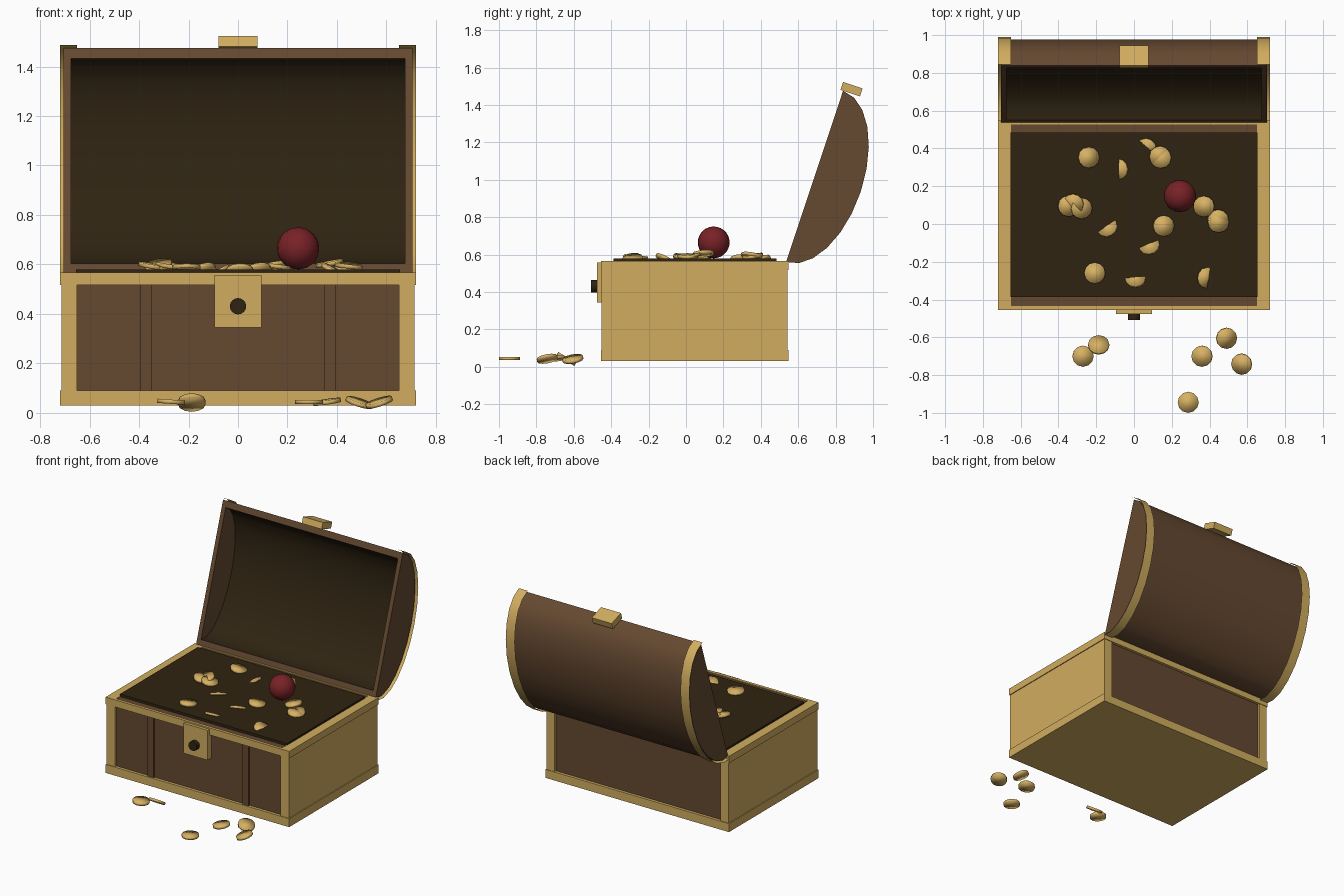
import bpy, bmesh, math
from mathutils import Vector, Matrix

if "Cube" in bpy.data.objects:
    bpy.data.objects.remove(bpy.data.objects["Cube"])


def material(name, rgb):
    m = bpy.data.materials.new(name)
    m.diffuse_color = (*rgb, 1)
    m.use_nodes = True
    m.node_tree.nodes["Principled BSDF"].inputs["Base Color"].default_value = m.diffuse_color
    return m


WOOD = material("brown_wood", (0.13, 0.066, 0.03))
GOLD = material("gold_trim", (0.64, 0.42, 0.115))
COIN = material("coin_gold", (0.68, 0.44, 0.125))
DARK = material("dark_lining", (0.028, 0.017, 0.006))
RED = material("ruby_red", (0.19, 0.016, 0.02))


def finish(name, bm, mats, smooth=None, recalc=True):
    if recalc:
        bmesh.ops.recalc_face_normals(bm, faces=bm.faces)
    me = bpy.data.meshes.new(name)
    bm.to_mesh(me)
    bm.free()
    for m in mats:
        me.materials.append(m)
    ob = bpy.data.objects.new(name, me)
    bpy.context.collection.objects.link(ob)
    if smooth is not None:
        bpy.ops.object.select_all(action='DESELECT')
        ob.select_set(True)
        bpy.context.view_layer.objects.active = ob
        bpy.ops.object.shade_smooth_by_angle(angle=math.radians(smooth))
    return ob


def box(name, x, y, z, mat):
    """Box from (min, max) pairs."""
    bm = bmesh.new()
    bmesh.ops.create_cube(bm, size=1)
    for v in bm.verts:
        v.co = [(a + b) / 2 + c * (b - a) for (a, b), c in zip((x, y, z), v.co)]
    return finish(name, bm, [mat])


# Chest body: wooden core, gold base, side plates and rails
Y0, Y1, TOP = -0.455, 0.547, 0.567
box("wood_core", (-0.66, 0.66), (-0.435, 0.527), (0.05, 0.562), WOOD)
box("gold_base", (-0.72, 0.72), (Y0, Y1), (0.03, 0.09), GOLD)
for s, side in ((-1, "left"), (1, "right")):
    def span(a, b):
        return tuple(sorted((s * a, s * b)))
    box("side_plate_" + side, span(0.65, 0.714), (Y0 + 0.004, Y1 - 0.004), (0.06, 0.54), GOLD)
    box("top_rail_" + side, span(0.65, 0.72), (Y0, Y1), (0.517, TOP), GOLD)
    box("front_slat_" + side, span(0.35, 0.396), (-0.447, -0.43), (0.085, 0.52), WOOD)
box("top_rail_front", (-0.66, 0.66), (Y0, -0.434), (0.517, TOP), GOLD)
box("top_rail_back", (-0.66, 0.66), (0.526, Y1), (0.517, TOP), GOLD)
box("contents_bed", (-0.655, 0.655), (-0.387, 0.485), (0.54, 0.58), DARK)

# Lock
box("lock_plate", (-0.095, 0.095), (-0.476, -0.43), (0.345, 0.557), GOLD)
bm = bmesh.new()
bmesh.ops.create_cone(bm, cap_ends=True, segments=16, radius1=0.033, radius2=0.033, depth=0.05,
                      matrix=Matrix.Translation((0, -0.483, 0.431)) @ Matrix.Rotation(math.pi / 2, 4, 'X'))
finish("keyhole_stud", bm, [DARK], 40)

# Lid: half ellipse on a tilted chord; u runs along the chord, v outward
MID, ANG = Vector((0, 0.6875, 1.018)), math.radians(71.6)
U = Vector((0, math.cos(ANG), math.sin(ANG)))
V = Vector((0, math.sin(ANG), -math.cos(ANG)))
A, B, N = 0.4825, 0.26, 12


def arc(bm, x, a, b):
    return [bm.verts.new(MID + U * (-a * math.cos(math.pi * i / N)) + V * (b * math.sin(math.pi * i / N))
                         + Vector((x, 0, 0))) for i in range(N + 1)]


def bridge(bm, p, q, index=0):
    for i in range(N):
        bm.faces.new((p[i], p[i + 1], q[i + 1], q[i])).material_index = index


bm = bmesh.new()
ol, orr = arc(bm, -0.705, A, B), arc(bm, 0.705, A, B)
il, ir = arc(bm, -0.675, A - 0.045, B - 0.045), arc(bm, 0.675, A - 0.045, B - 0.045)
bridge(bm, ol, orr)
bridge(bm, il, ir, 1)
for ring in (ol, orr, il, ir):
    bm.faces.new(ring)
bm.faces.new((ol[0], orr[0], ir[0], il[0]))
bm.faces.new((ol[N], orr[N], ir[N], il[N]))
bm.faces.new((ol[0], ol[N], il[N], il[0]))
bm.faces.new((orr[0], orr[N], ir[N], ir[0]))
finish("lid", bm, [WOOD, DARK], 40)

# Thin gold bands wrapped round the lid ends
for s, side in ((-1, "left"), (1, "right")):
    bm = bmesh.new()
    p, q = arc(bm, s * 0.65, A + 0.012, B + 0.014), arc(bm, s * 0.72, A + 0.012, B + 0.014)
    bridge(bm, p, q)
    for f in bm.faces:
        f.normal_update()
        if f.normal.dot(f.calc_center_median() - MID - Vector((s * 0.685, 0, 0))) < 0:
            f.normal_flip()
    finish("lid_band_" + side, bm, [GOLD], 40, recalc=False)

# Hasp on the lid's free edge
hasp = box("lid_hasp", (-0.078, 0.078), (-0.055, 0.055), (-0.0225, 0.0225), GOLD)
hasp.location = MID + U * 0.505 + V * 0.04
hasp.rotation_euler = (ANG - math.pi / 2, 0, 0)

# Ruby
bm = bmesh.new()
bmesh.ops.create_uvsphere(bm, u_segments=20, v_segments=14, radius=0.085,
                          matrix=Matrix.Translation((0.243, 0.148, 0.665)))
finish("ruby", bm, [RED], 60)


# Coins: x, y, z, tilt and compass direction of the raised edge
def coin(name, x, y, z, tilt, az):
    d = Vector((math.cos(math.radians(az)), math.sin(math.radians(az)), 0))
    rot = Matrix.Rotation(math.radians(tilt), 4, d.cross(Vector((0, 0, 1))))
    bm = bmesh.new()
    bmesh.ops.create_cone(bm, cap_ends=True, segments=12, radius1=0.056, radius2=0.056, depth=0.017,
                          matrix=Matrix.Translation((x, y, z)) @ rot)
    finish(name, bm, [COIN], 180)


floor_coins = [
    (-0.27, -0.70, 0.045, 4, 180), (-0.187, -0.64, 0.042, 33, -90), (0.49, -0.605, 0.042, 20, 150),
    (0.36, -0.70, 0.045, 9, 20), (0.57, -0.742, 0.043, 20, 30), (0.287, -0.944, 0.044, 0, 0)]
chest_coins = [
    (-0.24, 0.352, 0.588, 14, 200), (-0.085, 0.29, 0.568, 28, 0), (0.065, 0.40, 0.566, 28, 50),
    (0.137, 0.357, 0.592, 10, 120), (0.142, 0.35, 0.594, 14, -40), (-0.347, 0.095, 0.594, 10, 160),
    (-0.322, 0.105, 0.597, 22, 60), (-0.278, 0.083, 0.592, 10, 180), (-0.143, -0.015, 0.573, 30, -55),
    (0.157, -0.01, 0.59, 8, 200), (0.37, 0.093, 0.605, 12, 20), (0.447, 0.01, 0.592, 7, 180),
    (0.445, 0.022, 0.588, 16, 90), (0.08, -0.11, 0.573, 30, -68), (-0.208, -0.26, 0.588, 7, -90),
    (0.007, -0.283, 0.571, 28, -85), (0.388, -0.285, 0.574, 30, 170)]
for i, c in enumerate(floor_coins):
    coin(f"floor_coin_{i + 1}", *c)
for i, c in enumerate(chest_coins):
    coin(f"chest_coin_{i + 1}", *c)
